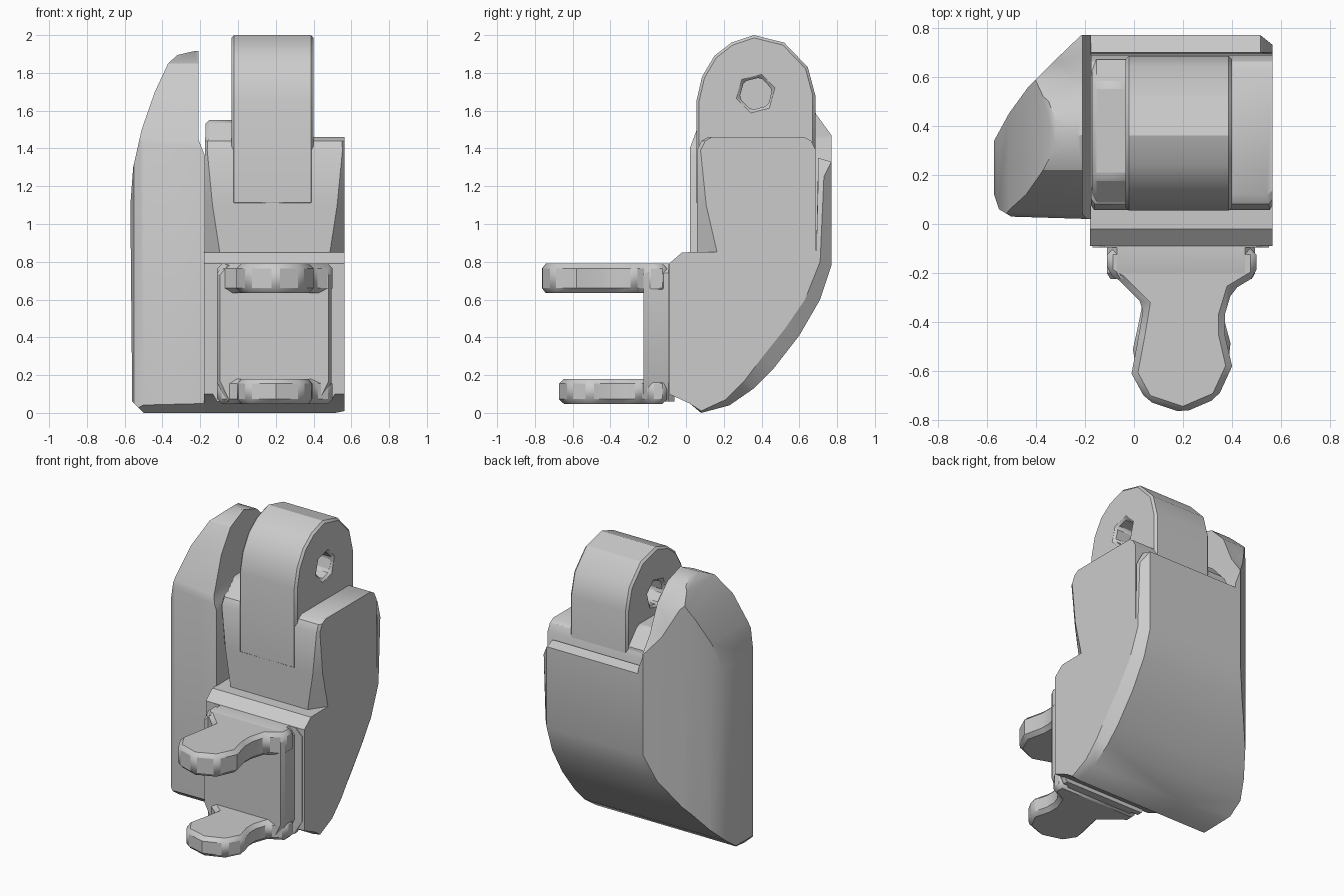
import bpy
import bmesh
import math

cube = bpy.data.objects.get("Cube")
if cube:
    bpy.data.objects.remove(cube, do_unlink=True)

grey = bpy.data.materials.new("plain_grey")
grey.use_nodes = True
grey.diffuse_color = (0.6, 0.6, 0.6, 1)
grey.node_tree.nodes["Principled BSDF"].inputs["Base Color"].default_value = (0.6, 0.6, 0.6, 1)


def loft(name, rings):
    """Skin a list of equal-length point rings and cap both ends."""
    bm = bmesh.new()
    loops = [[bm.verts.new(p) for p in ring] for ring in rings]
    n = len(loops[0])
    for a, b in zip(loops, loops[1:]):
        for i in range(n):
            j = (i + 1) % n
            bm.faces.new((a[i], a[j], b[j], b[i]))
    bm.faces.new(loops[0])
    bm.faces.new(loops[-1])
    bmesh.ops.recalc_face_normals(bm, faces=bm.faces)
    mesh = bpy.data.meshes.new(name)
    bm.to_mesh(mesh)
    bm.free()
    mesh.materials.append(grey)
    obj = bpy.data.objects.new(name, mesh)
    bpy.context.collection.objects.link(obj)
    return obj


def along_x(points, x):
    return [(x, y, z) for y, z in points]


def along_y(points, y):
    return [(x, y, z) for x, z in points]


def along_z(points, z):
    return [(x, y, z) for x, y in points]


def prism(name, points, place, start, end):
    return loft(name, [place(points, start), place(points, end)])


def activate(obj):
    bpy.ops.object.select_all(action="DESELECT")
    obj.select_set(True)
    bpy.context.view_layer.objects.active = obj


def combine(obj, cutter, operation):
    mod = obj.modifiers.new(operation.title(), "BOOLEAN")
    mod.operation = operation
    mod.object = cutter
    activate(obj)
    bpy.ops.object.modifier_apply(modifier=mod.name)
    bpy.data.objects.remove(cutter, do_unlink=True)


def bevel(obj, width, segments=1):
    mod = obj.modifiers.new("Edge bevel", "BEVEL")
    mod.width = width
    mod.segments = segments
    mod.limit_method = "ANGLE"
    mod.angle_limit = math.radians(40)


# Curved underside and back, shared by the body and the side fin
back_curve = [(0.08, 0), (0.23, 0.04), (0.36, 0.13), (0.46, 0.23), (0.6, 0.41),
              (0.71, 0.6), (0.77, 0.78)]

# Lower body with ledge and back plate; its right rear edge is chamfered
body_side = [(-0.09, 0.1), (0.02, 0.05)] + back_curve + [
    (0.77, 1.33), (0.7, 1.35), (0.69, 0.86), (-0.02, 0.85), (-0.09, 0.79)]
chamfered = [(-0.09, 0.1), (0.02, 0.05), (0.08, 0.01), (0.21, 0.07), (0.31, 0.17),
             (0.4, 0.29), (0.52, 0.44), (0.63, 0.6), (0.71, 0.8),
             (0.73, 1.25), (0.7, 1.26), (0.69, 0.86), (-0.02, 0.85), (-0.09, 0.79)]
loft("lower_body", [along_x(body_side, -0.18), along_x(body_side, 0.515),
                    along_x(chamfered, 0.565)])

# Side fin: the common volume of its side, top and front outlines
fin_side = [(0.02, 0.05)] + back_curve + [
    (0.77, 1.47), (0.69, 1.58), (0.61, 1.76), (0.5, 1.87), (0.36, 1.915),
    (0.22, 1.85), (0.12, 1.7), (0.05, 1.48), (0.02, 1.4)]
fin_top = [(-0.17, 0.02), (-0.5, 0.03), (-0.55, 0.06), (-0.57, 0.12), (-0.57, 0.34),
           (-0.51, 0.45), (-0.43, 0.56), (-0.33, 0.66), (-0.21, 0.775), (-0.17, 0.775)]
fin_front = [(-0.175, -0.01), (-0.49, -0.01), (-0.56, 0.06), (-0.57, 1.1), (-0.555, 1.3),
             (-0.51, 1.5), (-0.44, 1.7), (-0.37, 1.85), (-0.32, 1.895), (-0.21, 1.92),
             (-0.21, 1.45), (-0.175, 1.36)]
fin = prism("side_fin", fin_side, along_x, -0.6, -0.1)
combine(fin, prism("fin_plan", fin_top, along_z, -0.1, 2.1), "INTERSECT")
combine(fin, prism("fin_face", fin_front, along_y, -0.1, 0.9), "INTERSECT")


# Upper block whose front corners are cut back further toward the ledge
def block_ring(z, cut_x, cut_y, inset=0.0):
    left, right, front, back = -0.175, 0.565, 0.057 + inset, 0.688 - inset
    return along_z([(left + cut_x, front), (right - cut_x, front), (right, front + cut_y),
                    (right, back), (left, back), (left, front + cut_y)], z)


loft("upper_block", [block_ring(0.84, 0.08, 0.11), block_ring(1.1, 0.04, 0.05),
                     block_ring(1.39, 0.012, 0.02), block_ring(1.44, 0.015, 0.02, 0.025),
                     block_ring(1.46, 0.025, 0.02, 0.06)])

# Raised shoulder beside the fin
shoulder = prism("left_shoulder", [(0.057, 1.3), (0.065, 1.42), (0.19, 1.55), (0.57, 1.55),
                                   (0.67, 1.44), (0.688, 1.3)], along_x, -0.172, 0.02)
bevel(shoulder, 0.02)

# Rounded lug with a six-sided pin hole
lug_side = [(0.055, 1.1), (0.055, 1.65), (0.085, 1.78), (0.15, 1.89), (0.24, 1.96),
            (0.36, 2.0), (0.52, 1.96), (0.645, 1.83), (0.685, 1.68), (0.685, 1.1)]
lug = prism("pivot_lug", lug_side, along_x, -0.035, 0.4)
hole = [(0.37 + 0.09 * math.cos(i * math.pi / 3 + 0.25),
         1.69 + 0.09 * math.sin(i * math.pi / 3 + 0.25)) for i in range(6)]
combine(lug, prism("pin_hole", hole, along_x, -0.2, 0.6), "DIFFERENCE")
bevel(lug, 0.014)

# Mounting plate on the front
plate = [(-0.17, 0.16), (-0.11, 0.06), (0.49, 0.06), (0.55, 0.16),
         (0.55, 0.74), (0.5, 0.79), (-0.12, 0.79), (-0.17, 0.74)]
inner = [(0.2 + (x - 0.2) * 0.84, 0.425 + (z - 0.425)) for x, z in plate]
loft("mounting_plate", [along_y(plate, -0.06), along_y(plate, -0.095)])
loft("plate_pad", [along_y(inner, -0.09), along_y(inner, -0.2),
                   [(0.2 + (x - 0.2) * 0.95, -0.225, 0.425 + (z - 0.425) * 0.97)
                    for x, z in inner]])

# Pair of waisted prongs reaching forward
prong = [(-0.11, -0.1), (-0.11, -0.2), (-0.06, -0.23), (0.04, -0.33), (0.02, -0.45),
         (-0.01, -0.61), (0.05, -0.72), (0.2, -0.77), (0.34, -0.71), (0.4, -0.58),
         (0.37, -0.45), (0.37, -0.37), (0.4, -0.27), (0.5, -0.21), (0.5, -0.1)]
short = [(x, -0.1 + (y + 0.1) * 0.855) for x, y in prong]
for name, outline, low, high in (("upper_prong", prong, 0.635, 0.79),
                                 ("lower_prong", short, 0.048, 0.18)):
    bevel(prism(name, outline, along_z, low, high), 0.025)

# Soft shading with crisp edges on every part
for obj in bpy.context.collection.objects:
    if obj.type == "MESH" and obj.data.materials and obj.data.materials[0] == grey:
        activate(obj)
        bpy.ops.object.shade_smooth_by_angle(angle=math.radians(30))
